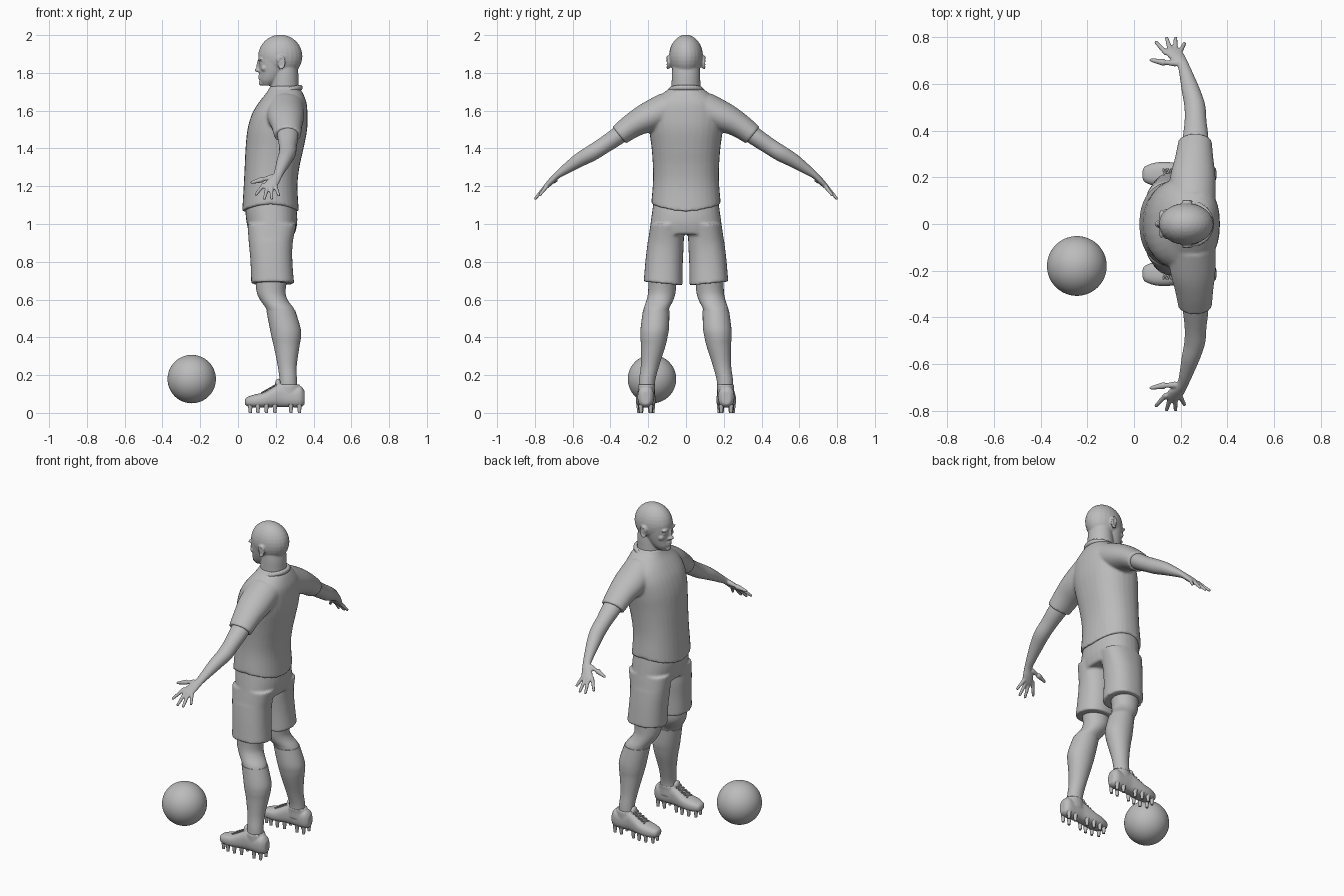
import bpy, bmesh, math
from mathutils import Vector, Matrix

if "Cube" in bpy.data.objects:
    bpy.data.objects.remove(bpy.data.objects["Cube"], do_unlink=True)

grey = bpy.data.materials.new("plain_grey")
grey.use_nodes = True
grey.diffuse_color = (0.5, 0.5, 0.5, 1)
grey.node_tree.nodes["Principled BSDF"].inputs["Base Color"].default_value = (0.5, 0.5, 0.5, 1)

X, Y, Z = Vector((1, 0, 0)), Vector((0, 1, 0)), Vector((0, 0, 1))


def smooth_rows(rows, steps=5):
    """Catmull-Rom interpolation of section rows."""
    ends = [rows[0]] + list(rows) + [rows[-1]]
    result = []
    for i in range(len(rows) - 1):
        for k in range(steps):
            t = k / steps
            result.append([
                b + 0.5 * t * (c - a + t * (2 * a - 5 * b + 4 * c - d + t * (3 * (b - c) + d - a)))
                for a, b, c, d in zip(*ends[i:i + 4])])
    return result + [list(rows[-1])]


def loft(bm, rows, u=X, v=Y, power=2.0, sides=32):
    """Closed skin over rows of (x, y, z, radius along u, radius along v)."""
    rings = []
    for x, y, z, ru, rv in smooth_rows(rows):
        ring = []
        for k in range(sides):
            angle = math.tau * k / sides
            c, s = math.cos(angle), math.sin(angle)
            p = Vector((x, y, z))
            p += u * ru * math.copysign(abs(c) ** (2 / power), c)
            p += v * rv * math.copysign(abs(s) ** (2 / power), s)
            ring.append(bm.verts.new(p))
        rings.append(ring)
    for low, high in zip(rings, rings[1:]):
        for k in range(sides):
            j = (k + 1) % sides
            bm.faces.new((low[k], low[j], high[j], high[k]))
    bm.faces.new(rings[0][::-1])
    bm.faces.new(rings[-1])


def upright(bm, rows, power=2.0):
    """Loft along z from rows of (z, front x, back x, inner y, outer y)."""
    loft(bm, [((f + b) / 2, (i + o) / 2, z, (b - f) / 2, (o - i) / 2)
              for z, f, b, i, o in rows], power=power)


def blob(bm, centre, radii):
    matrix = Matrix.Translation(centre) @ Matrix.Diagonal((*radii, 1))
    bmesh.ops.create_uvsphere(bm, u_segments=24, v_segments=16, radius=1, matrix=matrix)


def rod(bm, a, b, r1, r2, sides=12):
    a, b = Vector(a), Vector(b)
    turn = (b - a).to_track_quat('Z', 'Y').to_matrix().to_4x4()
    bmesh.ops.create_cone(bm, cap_ends=True, segments=sides, radius1=r1, radius2=r2,
                          depth=(b - a).length, matrix=Matrix.Translation((a + b) / 2) @ turn)


def finish(name, bm, voxel=None, relax=3, flip=False):
    mesh = bpy.data.meshes.new(name)
    bmesh.ops.recalc_face_normals(bm, faces=bm.faces)
    bm.to_mesh(mesh)
    if flip:
        mesh.transform(Matrix.Diagonal((1, -1, 1, 1)))
        mesh.flip_normals()
    mesh.materials.append(grey)
    obj = bpy.data.objects.new(name, mesh)
    bpy.context.collection.objects.link(obj)
    if voxel:
        fuse = obj.modifiers.new("fuse", 'REMESH')
        fuse.mode, fuse.voxel_size, fuse.use_smooth_shade = 'VOXEL', voxel, True
        soften = obj.modifiers.new("soften", 'SMOOTH')
        soften.factor, soften.iterations = 0.5, relax
    else:
        bpy.ops.object.select_all(action='DESELECT')
        obj.select_set(True)
        bpy.context.view_layer.objects.active = obj
        bpy.ops.object.shade_smooth_by_angle(angle=math.radians(45))


def pair(name, bm, voxel=None, relax=3):
    finish("right_" + name, bm, voxel, relax)
    finish("left_" + name, bm, voxel, relax, flip=True)


# Head: skull, face, neck and features, fused
bm = bmesh.new()
blob(bm, (.224, 0, 1.888), (.117, .09, .114))
upright(bm, [(1.733, .128, .18, -.03, .03), (1.76, .113, .23, -.052, .052),
             (1.80, .113, .26, -.068, .068), (1.85, .108, .28, -.078, .078),
             (1.90, .108, .28, -.08, .08)])
upright(bm, [(1.62, .17, .33, -.085, .085), (1.72, .172, .322, -.077, .077),
             (1.79, .18, .32, -.075, .075), (1.86, .19, .31, -.07, .07)])
blob(bm, (.105, 0, 1.815), (.018, .015, .011))
blob(bm, (.108, 0, 1.838), (.010, .010, .032))
blob(bm, (.122, 0, 1.745), (.012, .022, .014))
for lip in (1.785, 1.772):
    blob(bm, (.117, 0, lip), (.011, .023, .006))
for s in (-1, 1):
    blob(bm, (.118, s * .033, 1.87), (.012, .028, .008))
    blob(bm, (.124, s * .032, 1.849), (.011, .014, .009))
    blob(bm, (.110, s * .011, 1.811), (.010, .009, .008))
    blob(bm, (.140, s * .045, 1.825), (.018, .020, .018))
    # Ear: a shallow plate with a raised rim
    blob(bm, (.225, s * .088, 1.855), (.018, .012, .030))
    for k in range(14):
        angle = math.radians(-110 + k * 21)
        blob(bm, (.228 + .017 * math.cos(angle), s * .097, 1.855 + .03 * math.sin(angle)),
             (.007, .007, .007))
finish("head", bm, .005, 3)

# Jersey: torso and both sleeves, hem raised at the sides
bm = bmesh.new()
upright(bm, [(z, f, b, -w, w) for z, f, b, w in (
    (1.065, .022, .322, .184), (1.2, .03, .315, .175), (1.3, .035, .325, .175),
    (1.4, .04, .347, .182), (1.5, .05, .366, .195), (1.58, .073, .368, .198),
    (1.64, .108, .363, .18), (1.69, .147, .345, .125), (1.715, .163, .33, .092),
    (1.73, .17, .325, .083))], power=2.25)
for v in bm.verts:
    fade = max(0, min(1, (1.3 - v.co.z) / .2))
    v.co.z += fade * .04 * (v.co.y / .18) ** 2
for s in (-1, 1):
    loft(bm, [(.25, s * .08, 1.62, .10, .09), (.252, s * .193, 1.566, .098, .083),
              (.258, s * .284, 1.52, .082, .066), (.262, s * .354, 1.47, .072, .057)],
         v=Vector((0, s * .63, .777)))
finish("jersey", bm, .008, 4)

# Collar: tilted band, lower and parted at the throat
bm = bmesh.new()
for s in (-1, 1):
    for k in range(17):
        a = math.radians(4 + k * 11)
        drop = .022 * (1 + math.cos(a)) ** 1.5
        blob(bm, (.247 - .083 * math.cos(a), s * .085 * math.sin(a), 1.722 - drop),
             (.014, .014, .016))
finish("collar", bm, .005, 5)

# Arms and open hands
bm = bmesh.new()
loft(bm, [(.26, .30, 1.51, .058, .048), (.264, .37, 1.46, .055, .047),
          (.264, .44, 1.413, .047, .044), (.261, .505, 1.372, .045, .043),
          (.245, .57, 1.335, .040, .037), (.225, .64, 1.288, .030, .026),
          (.209, .685, 1.255, .026, .018), (.185, .715, 1.225, .036, .017),
          (.168, .742, 1.198, .038, .013), (.166, .75, 1.191, .03, .01)],
     v=Vector((0, .6, .8)))
fingers = [((.136, .735, 1.207), (.095, .779, 1.157)),
           ((.156, .745, 1.196), (.140, .797, 1.136)),
           ((.177, .745, 1.196), (.178, .797, 1.136)),
           ((.196, .735, 1.203), (.216, .774, 1.153)),
           ((.175, .69, 1.247), (.125, .693, 1.234)),
           ((.125, .693, 1.234), (.074, .703, 1.220))]
for base, tip in fingers:
    thick = .015 if base[1] < .72 else .0115
    rod(bm, base, tip, thick, .008)
    blob(bm, tip, (.008, .008, .008))
    blob(bm, base, (thick, thick, thick))
pair("arm", bm, .0045, 3)

# Shorts: pelvis and two wide legs
bm = bmesh.new()
upright(bm, [(.945, .06, .30, -.192, .192), (1.0, .047, .313, -.188, .188),
             (1.06, .04, .312, -.18, .18), (1.13, .045, .30, -.17, .17)], power=2.3)
for s in (-1, 1):
    upright(bm, [(z, f, b, s * i, s * o) for z, f, b, i, o in (
        (.683, .07, .297, .018, .224), (.80, .066, .288, .017, .214),
        (.90, .057, .29, .012, .202), (1.0, .05, .31, .01, .188))], power=2.3)
for v in bm.verts:
    if v.co.z < .9:
        v.co.z += .1 * (abs(v.co.y) - .10)
finish("shorts", bm, .008, 3)

# Bare knees
bm = bmesh.new()
upright(bm, [(.76, .09, .27, .05, .20), (.65, .097, .252, .054, .20),
             (.60, .116, .262, .066, .208), (.55, .150, .297, .09, .224),
             (.50, .165, .31, .095, .225)])
pair("knee", bm)

# Long socks
bm = bmesh.new()
upright(bm, [(.542, .150, .303, .088, .228), (.45, .168, .331, .09, .24),
             (.40, .178, .333, .098, .241), (.35, .19, .325, .11, .238),
             (.25, .21, .311, .142, .239), (.17, .22, .312, .163, .249),
             (.10, .215, .315, .165, .25)])
pair("sock", bm)

# Boots: upper, tongue and ankle collar
bm = bmesh.new()
loft(bm, [(x, .213, (low + top) / 2, w, (top - low) / 2) for x, low, top, w in (
    (.036, .05, .068, .014), (.047, .036, .083, .034), (.09, .028, .098, .05),
    (.14, .028, .11, .053), (.19, .03, .138, .048), (.23, .03, .155, .043),
    (.28, .03, .135, .043), (.33, .03, .142, .041), (.353, .045, .115, .022))],
     u=Y, v=Z, power=2.5)
loft(bm, [(.268, .21, .09, .066, .045), (.268, .21, .13, .062, .045),
          (.27, .208, .15, .056, .046)])
blob(bm, (.212, .213, .152), (.016, .027, .03))
pair("boot", bm, .005, 3)

# Laces: crossed rods down the instep
bm = bmesh.new()
for k in range(5):
    x, z = .125 + k * .019, .109 + k * .0105
    for s in (-1, 1):
        rod(bm, (x, .213 - s * .024, z - .002), (x + .016, .213 + s * .024, z + .006), .004, .004)
pair("laces", bm)

# Studs under the sole
bm = bmesh.new()
for x, half in ((.065, .022), (.105, .036), (.15, .037), (.195, .03), (.28, .028), (.325, .026)):
    for s in (-1, 1):
        rod(bm, (x, .213 + s * half, 0), (x, .213 + s * half, .045), .008, .013)
pair("studs", bm)

# Football
bm = bmesh.new()
bmesh.ops.create_icosphere(bm, subdivisions=5, radius=.128,
                           matrix=Matrix.Translation((-.245, -.18, .179)))
finish("ball", bm)
